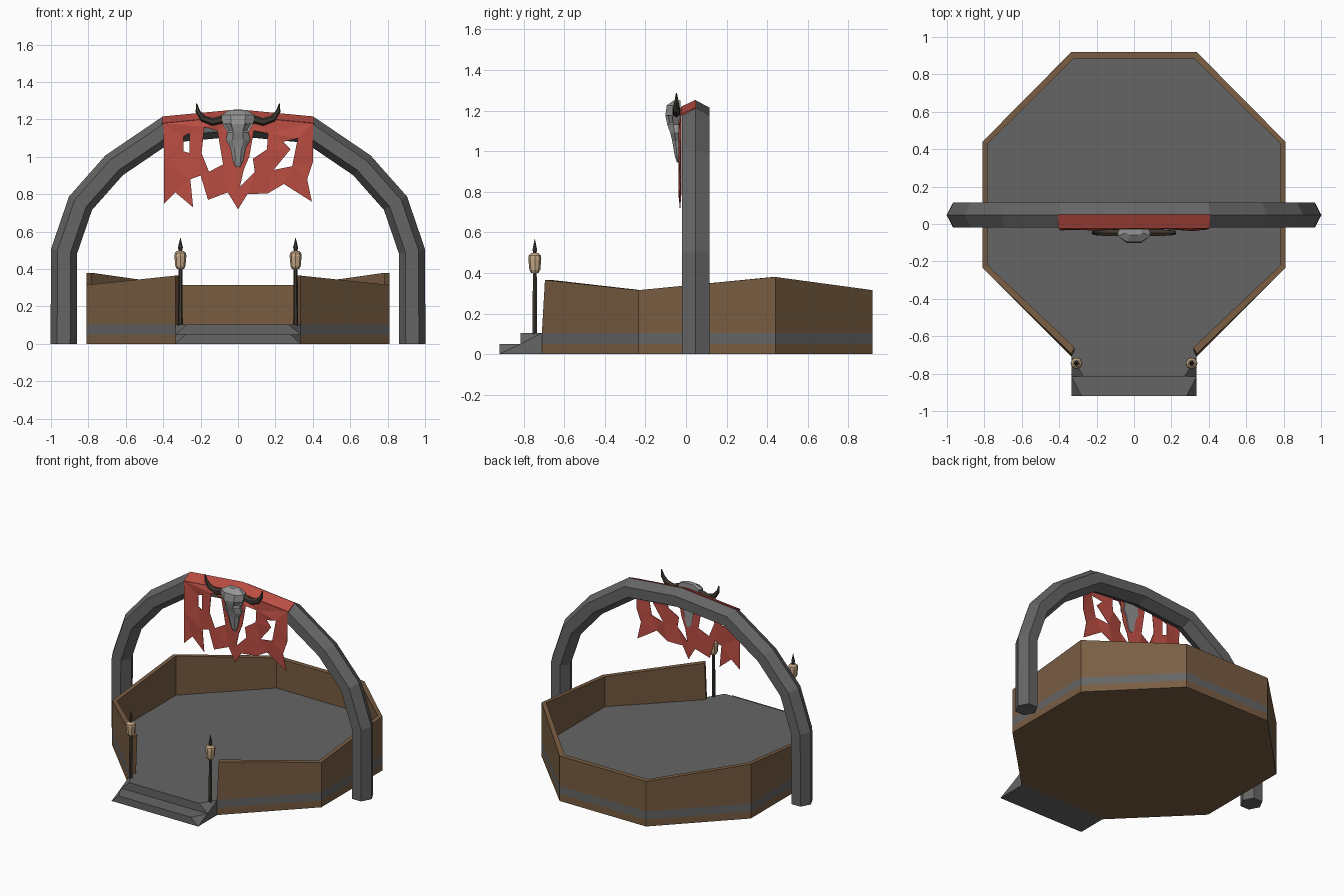
import bpy, bmesh, math
from mathutils import Vector

if "Cube" in bpy.data.objects:
    bpy.data.objects.remove(bpy.data.objects["Cube"])


def material(name, col):
    m = bpy.data.materials.new(name)
    m.diffuse_color = (*col, 1)
    m.use_nodes = True
    m.node_tree.nodes["Principled BSDF"].inputs["Base Color"].default_value = m.diffuse_color
    return m


WOOD = material("wood", (0.19, 0.11, 0.055))
RED = material("red_cloth", (0.50, 0.075, 0.055))
DARK = material("dark_wood", (0.05, 0.04, 0.03))
BONE = material("tan_bone", (0.58, 0.40, 0.25))
STONE = material("stone", (0.13, 0.13, 0.13))
PALE = material("pale_grey", (0.30, 0.30, 0.30))


def finish(name, bm, mat):
    bmesh.ops.recalc_face_normals(bm, faces=bm.faces)
    me = bpy.data.meshes.new(name)
    bm.to_mesh(me)
    bm.free()
    ob = bpy.data.objects.new(name, me)
    bpy.context.collection.objects.link(ob)
    me.materials.append(mat)
    return ob


def loft(name, rings, mat, pick=None):
    """Skin closed rings of points and cap both ends; pick(face) sinks an inset."""
    bm = bmesh.new()
    rows = [[bm.verts.new(p) for p in r] for r in rings]
    n = len(rows[0])
    for a, b in zip(rows, rows[1:]):
        for i in range(n):
            bm.faces.new((a[i], a[(i + 1) % n], b[(i + 1) % n], b[i]))
    bm.faces.new(rows[0])
    bm.faces.new(rows[-1])
    bmesh.ops.recalc_face_normals(bm, faces=bm.faces)
    if pick:
        bmesh.ops.inset_individual(bm, faces=[f for f in bm.faces if pick(f)],
                                   thickness=0.008, depth=-0.012)
    return finish(name, bm, mat)


def tube(name, path, radii, y, sides, mat, yscale=1.0):
    """Mitred tube along an (x, z) path."""
    pts = [Vector(p) for p in path]
    rings = []
    for i, p in enumerate(pts):
        a = (p - pts[i - 1]).normalized() if i else None
        b = (pts[i + 1] - p).normalized() if i < len(pts) - 1 else a
        a = a or b
        t = (a + b).normalized()
        s = 1 / max(t.dot(a), 0.5)
        ring = []
        for k in range(sides):
            ang = 2 * math.pi * k / sides
            o = math.cos(ang) * radii[i] * s
            ring.append((p.x - t.y * o, y + math.sin(ang) * radii[i] * yscale, p.y + t.x * o))
        rings.append(ring)
    return loft(name, rings, mat)


def lathe(name, x, y, profile, sides, mat):
    return loft(name, [[(x + r * math.cos(2 * math.pi * k / sides),
                         y + r * math.sin(2 * math.pi * k / sides), z)
                        for k in range(sides)] for r, z in profile], mat)


def mirrored(half):
    return half + [(-p[0], *p[1:]) for p in reversed(half)]


# Octagonal base: wooden skirt under a stone floor
outer = [(0.335, -0.71), (0.81, -0.235), (0.81, 0.44), (0.335, 0.92)]
inner = [(0.318, -0.675), (0.782, -0.22), (0.782, 0.43), (0.322, 0.885)]
oct_pts = mirrored(outer)
loft("base_skirt", [[(x, y, z) for x, y in oct_pts] for z in (0, 0.05)], WOOD)
loft("floor", [[(x, y, z) for x, y in oct_pts] for z in (0.05, 0.105)], STONE)

# Wall ring, open at the front, with uneven top
heights = [0.365, 0.315, 0.38, 0.315]
tops = mirrored([(*o, h) for o, h in zip(outer, heights)])
ins = mirrored(inner)
rings = []
for i, ((x, y, h), (u, v)) in enumerate(zip(tops, ins)):
    lean = 0.015 if i in (0, 7) else 0
    rings.append([(x, y, 0.105), (x, y + lean, h), (u, v + lean, h), (u, v, 0.10)])
loft("wall", rings, WOOD)

# Entrance steps with clipped front corners
for name, yf, z0, z1, w in (("lower_step", -0.92, 0, 0.05, 0.28),
                            ("upper_step", -0.815, 0.05, 0.105, 0.27)):
    bm = bmesh.new()
    for s in (-1, 1):
        for p in ((0.335, yf, z0), (0.335, -0.70, z0), (w, yf, z1),
                  (0.335, yf + 0.105, z1), (0.335, -0.70, z1)):
            bm.verts.new((s * p[0], p[1], p[2]))
    bmesh.ops.convex_hull(bm, input=bm.verts)
    bmesh.ops.dissolve_limit(bm, angle_limit=0.01, verts=bm.verts, edges=bm.edges)
    finish(name, bm, STONE)

# Hexagonal arch
half = [(0.932, 0), (0.930, 0.495), (0.842, 0.752), (0.662, 0.955), (0.385, 1.143)]
arch = half + [(0, 1.18)] + [(-x, z) for x, z in reversed(half)]
tube("arch", arch, [0.07] * len(arch), 0.048, 6, STONE, 1.1)

# Cloth band over the front top facet of the arch
loft("cloth_band", [[(x, 0.05, z + 0.004), (x, -0.024, z - 0.031),
                     (x, -0.020, z - 0.037), (x, 0.05, z - 0.004)]
                    for x, z in ((-0.405, 1.212), (0, 1.25), (0.405, 1.212))], RED)

# Torn hanging cloth: outline plus holes, gently rippled
loops = [
    [(-0.4, 1.18), (-0.395, 0.97), (-0.395, 0.75), (-0.335, 0.81), (-0.24, 0.73),
     (-0.255, 0.88), (-0.2, 0.9), (-0.16, 0.77), (-0.055, 0.81), (0, 0.72),
     (0.05, 0.8), (0.16, 0.805), (0.245, 0.855), (0.395, 0.76), (0.37, 0.88),
     (0.4, 0.97), (0.4, 1.18), (0, 1.217)],
    [(-0.29, 1.11), (-0.258, 1.125), (-0.26, 1.02), (-0.292, 1.03)],
    [(-0.18, 1.16), (-0.11, 1.14), (-0.08, 0.96), (-0.155, 0.92), (-0.195, 1.02)],
    [(0.085, 1.14), (0.16, 1.125), (0.155, 1.04), (0.08, 0.99), (0.09, 0.92),
     (0.01, 0.84), (0.03, 0.93), (0.06, 1.0)],
    [(0.24, 1.08), (0.32, 1.1), (0.29, 0.95), (0.19, 0.93), (0.28, 1.04)],
]
bm = bmesh.new()
for lp in loops:
    vs = [bm.verts.new((x, 0, z)) for x, z in lp]
    for i in range(len(vs)):
        bm.edges.new((vs[i - 1], vs[i]))
bmesh.ops.triangle_fill(bm, use_beauty=True, edges=bm.edges, normal=(0, -1, 0))
for v in bm.verts:
    v.co.y = -0.024 - (0 if v.co.z > 1.17 else 0.007 * (1 + math.sin(v.co.x * 25)))
cloth = finish("hanging_cloth", bm, RED)
mod = cloth.modifiers.new("thickness", "SOLIDIFY")
mod.thickness = 0.003

# Horned skull: lofted (z, half width, front y) sections with sunken eyes
sections = [(1.25, 0.045, -0.06), (1.225, 0.088, -0.095), (1.175, 0.082, -0.102),
            (1.13, 0.056, -0.092), (1.09, 0.066, -0.078), (1.05, 0.042, -0.068),
            (0.975, 0.027, -0.055), (0.945, 0.012, -0.045)]
loft("skull", [[(s * w * k, y, z) for s, k, y in
                ((1, 0.9, -0.026), (1, 1, yf * 0.5 - 0.017), (1, 0.45, yf), (-1, 0.45, yf),
                 (-1, 1, yf * 0.5 - 0.017), (-1, 0.9, -0.026))] for z, w, yf in sections],
     PALE, lambda f: 1.13 < f.calc_center_median().z < 1.17
     and f.normal.y < -0.1 and 0.03 < abs(f.calc_center_median().x))
for s, side in ((-1, "left"), (1, "right")):
    tube(side + "_horn",
         [(s * x, z) for x, z in ((0.07, 1.205), (0.135, 1.187), (0.187, 1.205),
                                  (0.215, 1.243), (0.222, 1.285))],
         [0.021, 0.020, 0.017, 0.012, 0.003], -0.047, 6, DARK)

    # Entrance posts with a bone head and a spike
    x, y = s * 0.308, -0.745
    lathe(side + "_post", x, y, [(0.013, 0.07), (0.011, 0.41)], 6, DARK)
    lathe(side + "_post_head", x, y, [(0.018, 0.40), (0.027, 0.415), (0.032, 0.47),
                                      (0.030, 0.485), (0.018, 0.497)], 8, BONE)
    lathe(side + "_post_spike", x, y, [(0.008, 0.49), (0.013, 0.515), (0.001, 0.567)], 6, DARK)
